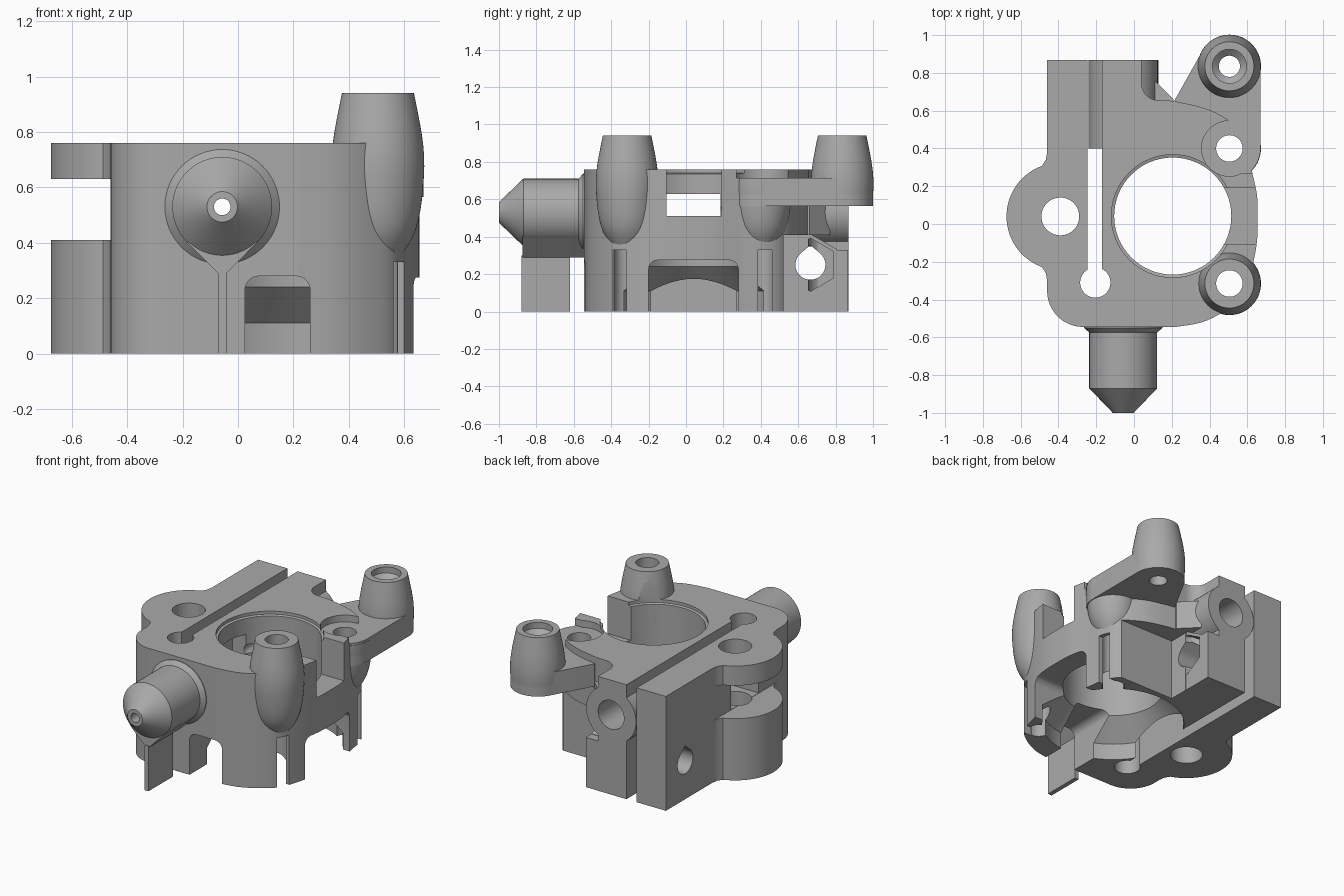
import bpy, bmesh, math

if "Cube" in bpy.data.objects:
    bpy.data.objects.remove(bpy.data.objects["Cube"])

grey = bpy.data.materials.new("mid grey plastic")
grey.use_nodes = True
tone = (0.4, 0.4, 0.4, 1)
grey.diffuse_color = tone
grey.node_tree.nodes["Principled BSDF"].inputs["Base Color"].default_value = tone


def place(a, b, t, axis):
    return {"x": (t, a, b), "y": (a, t, b), "z": (a, b, t)}[axis]


def skin(name, rings):
    """Bridge a stack of equal rings and cap both ends."""
    bm = bmesh.new()
    rows = [[bm.verts.new(p) for p in ring] for ring in rings]
    n = len(rows[0])
    for low, high in zip(rows, rows[1:]):
        for i in range(n):
            j = (i + 1) % n
            bm.faces.new((low[i], low[j], high[j], high[i]))
    bm.faces.new(rows[0][::-1])
    bm.faces.new(rows[-1])
    bmesh.ops.recalc_face_normals(bm, faces=bm.faces)
    mesh = bpy.data.meshes.new(name)
    bm.to_mesh(mesh)
    bm.free()
    mesh.materials.append(grey)
    ob = bpy.data.objects.new(name, mesh)
    bpy.context.collection.objects.link(ob)
    return ob


def prism(name, pts, t0, t1, axis="z"):
    return skin(name, [[place(a, b, t, axis) for a, b in pts] for t in (t0, t1)])


def box(name, x0, x1, y0, y1, z0, z1):
    return prism(name, [(x0, y0), (x1, y0), (x1, y1), (x0, y1)], z0, z1)


def arc(a, b, r, start, end, n=16):
    steps = [math.radians(start + (end - start) * i / n) for i in range(n + 1)]
    return [(a + r * math.cos(s), b + r * math.sin(s)) for s in steps]


def lathe(name, a, b, profile, axis="z", n=64):
    """Turn (radius, position) pairs about an axis through (a, b)."""
    return skin(name, [[place(p, q, t, axis) for p, q in arc(a, b, r, 0, 360, n)[:-1]]
                       for r, t in profile])


def rod(name, a, b, r, t0, t1, axis="z"):
    return lathe(name, a, b, [(r, t0), (r, t1)], axis)


def spline(pts, n=6):
    """Smooth curve through points."""
    out = []
    for i in range(len(pts) - 1):
        p = [pts[max(i - 1, 0)], pts[i], pts[i + 1], pts[min(i + 2, len(pts) - 1)]]
        for k in range(n):
            t = k / n
            out.append(tuple(0.5 * (2 * p[1][c] + (p[2][c] - p[0][c]) * t
                             + (2 * p[0][c] - 5 * p[1][c] + 4 * p[2][c] - p[3][c]) * t ** 2
                             + (3 * p[1][c] - p[0][c] - 3 * p[2][c] + p[3][c]) * t ** 3)
                             for c in (0, 1)))
    return out + [pts[-1]]


def carve(ob, cutters):
    bpy.context.view_layer.objects.active = ob
    for c in cutters:
        mod = ob.modifiers.new("cut", "BOOLEAN")
        mod.operation, mod.solver, mod.object = "DIFFERENCE", "EXACT", c
        bpy.ops.object.modifier_apply(modifier=mod.name)


# Main body outline: plate, lug, front corner, round housing, rear arm
outline = [(-0.46, 0.868), (-0.46, 0.38), (-0.467, 0.34)]
outline += arc(-0.39, 0.04, 0.285, 110, 250, 28)
outline += [(-0.467, -0.26), (-0.46, -0.3)]
outline += arc(-0.27, -0.355, 0.19, 180, 270, 12)
outline += spline([(0.22, -0.545), (0.36, -0.52), (0.48, -0.46), (0.57, -0.38),
                   (0.62, -0.25), (0.65, -0.1), (0.655, 0.04), (0.65, 0.16),
                   (0.62, 0.3), (0.6, 0.42), (0.55, 0.51), (0.45, 0.58),
                   (0.35, 0.62), (0.21, 0.65), (0.13, 0.655)])
outline += arc(0.13, 0.745, 0.09, 262, 180, 8) + [(0.04, 0.868)]
body = prism("main_body", outline, 0, 0.76)

# Rear boss around the horizontal bore, with its nut block and gusset
boss = rod("rear_boss", -0.057, 0.53, 0.183, 0.4, 0.868, "y")
block = box("nut_block", -0.17, 0.13, 0.5, 0.867, 0, 0.33)
nut_rim = prism("nut_housing", arc(0.665, 0.25, 0.165, 30, 390, 6)[:-1], 0, 0.129, "x")
gusset = prism("gusset", [(0.1, 0.77), (0.1, 0.62), (0.21, 0.62), (0.21, 0.66)], 0.41, 0.6)

# Side arm carrying the rear post
arm = prism("side_arm", arc(0.505, 0.835, 0.165, 0, 149, 24)
            + [(0.215, 0.655), (0.25, 0.5)] + arc(0.505, 0.4, 0.165, 200, 360, 24),
            0.565, 0.715)

# Rounded posts
curve = spline([(0.07, 0.33), (0.125, 0.42), (0.15, 0.5), (0.163, 0.6),
                (0.167, 0.7), (0.157, 0.8), (0.13, 0.94)], 4)


def post(name, y, low, high):
    return lathe(name, 0.505, y, [p for p in curve if low <= p[1] <= high])


posts = [post("front_post", -0.315, 0, 1), post("rear_post", 0.835, 0.59, 1),
         post("middle_post", 0.4, 0, 0.701)]

# Front nozzle with its support keel and fin
nozzle = lathe("nozzle", -0.057, 0.53, [(0.207, -0.5), (0.207, -0.55), (0.18, -0.575),
                                        (0.18, -0.87), (0.055, -1.0)], "y")
keel = prism("nozzle_keel", [(-0.184, 0.403), (-0.072, 0.29), (-0.042, 0.29),
                             (0.07, 0.403)], -0.875, -0.5, "y")
fin = box("support_fin", -0.072, -0.042, -0.88, -0.62, 0, 0.3)

# Shared holes
main_bore = lathe("bore_cutter", 0.205, 0.042, [(0.44, -0.1), (0.44, 0.11), (0.31, 0.24),
                                                (0.31, 0.735), (0.325, 0.74), (0.325, 1)])
shafts = [rod("shaft_cutter", 0.505, y, 0.07, -0.1, 1.1) for y in (-0.315, 0.4)]
rear_shaft = lathe("rear_shaft_cutter", 0.505, 0.835, [(0.056, 0.4), (0.056, 0.87),
                                                      (0.09, 0.9), (0.09, 1.1)])
feed = lathe("feed_cutter", -0.057, 0.53, [(0.03, -1.1), (0.03, 0.3),
                                           (0.095, 0.36), (0.095, 1)], "y")
bolt = prism("bolt_cutter", arc(0.665, 0.25, 0.08, -225, 45, 28) + [(0.665, 0.355)],
             -0.7, 0.4, "x")
nut = prism("nut_cutter", arc(0.665, 0.25, 0.142, 30, 390, 6)[:-1], 0.05, 0.4, "x")
common = [main_bore, rear_shaft, feed] + shafts


def arch(name, a0, a1, top, t0, t1, axis, r=0.05):
    pts = [(a0, -0.1), (a1, -0.1)] + arc(a1 - r, top - r, r, 0, 90, 6)
    return prism(name, pts + arc(a0 + r, top - r, r, 90, 180, 6), t0, t1, axis)


# Body-only cuts: clamp slot, lug gap, windows, arches, grooves, ledges
body_cuts = [
    box("slot_cutter", -0.245, -0.17, -0.3, 1, -0.1, 1),
    rod("slot_end_cutter", -0.205, -0.31, 0.08, -0.1, 1),
    rod("lug_hole_cutter", -0.39, 0.04, 0.1, -0.1, 1),
    box("lug_gap_cutter", -0.8, -0.461, -0.32, 0.4, 0.41, 0.63),
    box("window_cutter", -0.5, 0.1, -0.105, 0.185, 0.412, 0.628),
    box("notch_cutter", 0.3, 0.8, -0.105, 0.19, 0.51, 1),
    arch("side_arch_cutter", -0.2, 0.28, 0.275, 0.25, 0.8, "x"),
    arch("front_arch_cutter", 0.025, 0.26, 0.28, -0.7, 0, "y"),
    box("rear_relief_cutter", 0.131, 0.8, 0.52, 1, -0.1, 0.41),
    rod("ledge_cutter", 0.505, 0.4, 0.147, 0.715, 1),
    box("ledge_side_cutter", 0.47, 0.8, 0.27, 0.54, 0.715, 1),
] + [box("groove_cutter", 0.505, 0.8, y - 0.037, y + 0.037, -0.1, 0.33)
     for y in (-0.355, 0.423)]

carve(body, body_cuts + common + [bolt])
for part in posts + [arm, boss, nozzle, gusset]:
    carve(part, common)
for part in (block, nut_rim):
    carve(part, [nut, bolt])
carve(keel, [feed])

for c in body_cuts + common + [nut, bolt]:
    bpy.data.objects.remove(c)

# Smooth curved walls, keep edges crisp
for part in posts + [body, arm, boss, block, nut_rim, gusset, nozzle, keel, fin]:
    bpy.ops.object.select_all(action="DESELECT")
    part.select_set(True)
    bpy.context.view_layer.objects.active = part
    bpy.ops.object.shade_smooth_by_angle(angle=math.radians(28))
